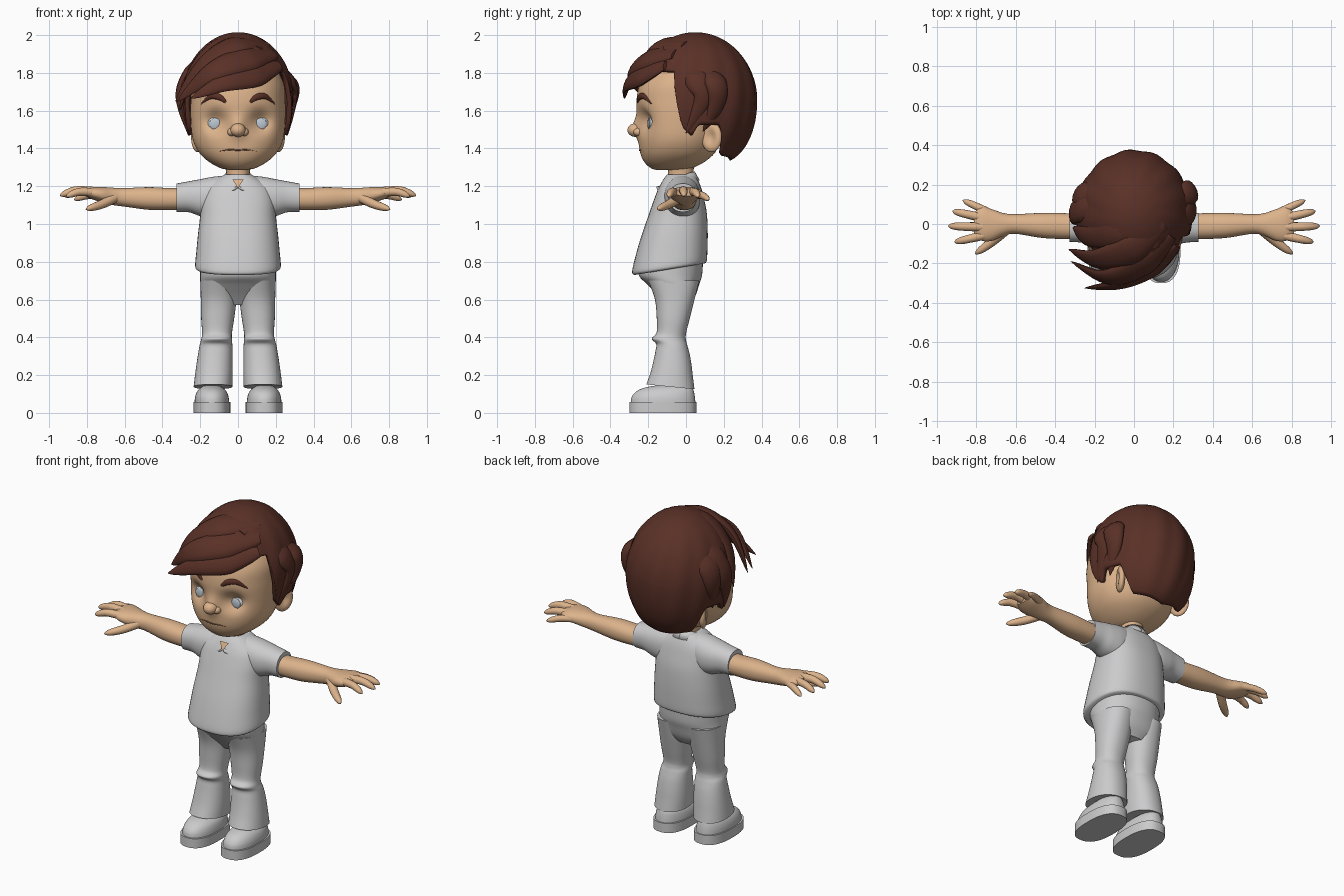
import bpy, bmesh
from math import sin, cos, acos, pi, radians, exp, copysign
from mathutils import Vector, Matrix
from mathutils.bvhtree import BVHTree

if "Cube" in bpy.data.objects:
    bpy.data.objects.remove(bpy.data.objects["Cube"])


def material(name, *rgb):
    m = bpy.data.materials.new(name)
    m.use_nodes = True
    m.diffuse_color = (*rgb, 1)
    m.node_tree.nodes["Principled BSDF"].inputs["Base Color"].default_value = (*rgb, 1)
    return m


skin = material("skin", .72, .45, .26)
brown = material("brown_hair", .10, .03, .02)
cloth = material("grey_cloth", .6, .6, .61)
white = material("eye_white", .62, .65, .68)
grey_blue = material("iris_grey_blue", .5, .57, .64)
dark = material("mouth_line", .2, .09, .05)


def finish(name, bm, mat, mirror=False, sharp=50):
    """Turn a bmesh into a smooth-shaded object, optionally mirrored across x."""
    bmesh.ops.recalc_face_normals(bm, faces=bm.faces)
    mesh = bpy.data.meshes.new(name)
    bm.to_mesh(mesh)
    mesh.shade_smooth()
    mesh.set_sharp_from_angle(angle=radians(sharp))
    mesh.materials.append(mat)
    obj = bpy.data.objects.new(name, mesh)
    bpy.context.scene.collection.objects.link(obj)
    if mirror:
        obj.modifiers.new("mirror", 'MIRROR').use_mirror_merge = False
    return obj


def spline(points, n):
    """Resample a list of tuples with a smooth Catmull-Rom curve."""
    out, last = [], len(points) - 1
    for i in range(n):
        f = i / (n - 1) * last
        k = min(int(f), last - 1)
        t = f - k
        near = [points[max(0, min(last, k + d))] for d in (-1, 0, 1, 2)]
        out.append(tuple(b + t / 2 * (c - a + t * (2*a - 5*b + 4*c - d + t * (3*(b - c) + d - a)))
                         for a, b, c, d in zip(*near)))
    return out


def loft(rings, close_end=True, closed=True):
    """Skin a list of point rings into a bmesh."""
    bm = bmesh.new()
    loops = [[bm.verts.new(p) for p in ring] for ring in rings]
    n = len(loops[0])
    for low, high in zip(loops, loops[1:]):
        for i in range(n if closed else n - 1):
            j = (i + 1) % n
            bm.faces.new((low[i], low[j], high[j], high[i]))
    if closed:
        bm.faces.new(loops[0])
    if closed and close_end:
        bm.faces.new(loops[-1])
    return bm


def column(rows, axis='z', power=2.2, n=40, sides=48, tilt=0):
    """Rows are (height, low u, high u, low v, high v); tilt slopes the first ring."""
    rings = []
    for k, (h, a, b, c, d) in enumerate(spline(rows, n)):
        ring = []
        for i in range(sides):
            cs, sn = cos(2 * pi * i / sides), sin(2 * pi * i / sides)
            u = (a + b) / 2 + (b - a) / 2 * copysign(abs(cs) ** (2 / power), cs)
            v = (c + d) / 2 + (d - c) / 2 * copysign(abs(sn) ** (2 / power), sn)
            slope = tilt * v * (1 - k / (n - 1))
            ring.append((u, v, h + slope) if axis == 'z' else (h, u, v))
        rings.append(ring)
    return loft(rings)


def symmetric(rows):
    return [(h, -w, w, front, back) for h, w, front, back in rows]


def blade(u):
    return min(1, .4 + 2 * u) * max(.03, 1 - u ** 3)


def rounded(u):
    return max(.1, (1 - u ** 8)) * (1 - .25 * u)


def spindle(u):
    return max(.12, sin(pi * (.1 + .88 * u)))


def strand(name, points, width, thick, mat, profile=blade, mirror=False, n=24, sides=14):
    """Tapered oval tube along a path, lying flat against the head."""
    path = [Vector(p) for p in spline(points, n)]
    rings = []
    for i, p in enumerate(path):
        along = (path[min(i + 1, n - 1)] - path[max(i - 1, 0)]).normalized()
        out = p - Vector((0, .03, 1.65))
        out = (out - along * out.dot(along)).normalized()
        side, s = along.cross(out), profile(i / (n - 1))
        rings.append([p + side * (width * s * cos(2 * pi * j / sides))
                      + out * (thick * s * sin(2 * pi * j / sides)) for j in range(sides)])
    return finish(name, loft(rings), mat, mirror)


def ball(name, centre, radii, mat, mirror=False, turn=0, dent=0):
    bm = bmesh.new()
    bmesh.ops.create_uvsphere(bm, u_segments=32, v_segments=20, radius=1)
    for v in bm.verts:
        if v.co.x > 0:
            v.co.x -= dent * exp(-4 * (v.co.y ** 2 + v.co.z ** 2))
    move = Matrix.Translation(centre) @ Matrix.Rotation(turn, 4, 'Z') @ Matrix.Diagonal((*radii, 1))
    bmesh.ops.transform(bm, matrix=move, verts=bm.verts)
    return finish(name, bm, mat, mirror)


# Head with eye sockets and a nose bridge pressed into the face
head = column(symmetric([
    (1.285, .03, -.15, -.03), (1.295, .09, -.185, .03), (1.33, .155, -.222, .1),
    (1.38, .207, -.243, .155), (1.45, .24, -.25, .185), (1.55, .25, -.255, .21),
    (1.65, .25, -.262, .24), (1.75, .24, -.24, .25), (1.85, .18, -.16, .2),
    (1.92, .08, -.07, .12)]), n=64, sides=96)
for v in head.verts:
    x, y, z = v.co
    if y < 0:
        socket = exp(-((abs(x) - .12) / .055) ** 2 - ((z - 1.545) / .055) ** 2)
        nose = exp(-(x / .035) ** 2 - ((z - 1.51) / .055) ** 2)
        v.co.y += .05 * socket - .03 * nose
face_tree = BVHTree.FromBMesh(head)
finish("head", head, skin)


def on_face(x, z):
    return face_tree.ray_cast(Vector((x, -1, z)), Vector((0, 1, 0)))[0]


# Facial features
ball("nose_tip", (0, -.267, 1.497), (.04, .043, .036), skin)
ball("nostrils", (.034, -.25, 1.487), (.022, .028, .022), skin, mirror=True)
ball("eyes", (.12, -.15, 1.53), (.052, .05, .05), white, mirror=True)
ball("irises", (.121, -.195, 1.53), (.031, .009, .031), grey_blue, mirror=True)
ball("ears", (.213, .135, 1.46), (.026, .06, .08), skin, mirror=True, turn=-.5, dent=.9)
strand("eyebrows", [on_face(x, z) for x, z in ((.065, 1.645), (.1, 1.672), (.145, 1.675), (.195, 1.635))],
       .017, .012, brown, spindle, mirror=True)
strand("mouth", [on_face(x, z) for x, z in ((-.1, 1.385), (-.05, 1.393), (0, 1.391), (.05, 1.393), (.1, 1.385))],
       .004, .004, dark, spindle)

# Hair cap whose lower edge follows a hairline given by angle from the front
hairline = [(0, 1.82), (68, 1.8), (76, 1.52), (86, 1.47), (94, 1.53), (116, 1.53), (126, 1.38), (181, 1.355)]


def hair_edge(angle):
    for (a, low), (b, high) in zip(hairline, hairline[1:]):
        if angle <= b:
            return low + (high - low) * (angle - a) / (b - a)


rings = []
for j in range(1, 31):
    ring = []
    for i in range(144):
        a = 2 * pi * i / 144
        t = acos((hair_edge(min(i, 144 - i) * 2.5) - 1.66) / .33) * j / 30
        s = sin(t) if t < pi / 2 else sin(t) ** .6
        s *= 1 + .012 * sin(13 * a + 2 * t) * sin(t)
        ring.append((.27 * s * sin(a), .05 - .3 * s * cos(a), 1.66 + .33 * cos(t)))
    rings.append(ring)
cap = finish("hair_cap", loft(rings, close_end=False), brown)
shell = cap.modifiers.new("thickness", 'SOLIDIFY')
shell.thickness, shell.offset = .025, -1

# Hair locks: swept fringe, side tufts and crown
for name, points, width, thick in (
    ("fringe_front", [(.22, -.11, 1.84), (.08, -.235, 1.785), (-.08, -.305, 1.745), (-.25, -.325, 1.665)], .07, .03),
    ("fringe_upper", [(.19, -.06, 1.9), (.04, -.2, 1.87), (-.14, -.27, 1.8), (-.32, -.19, 1.65)], .085, .035),
    ("fringe_middle", [(.15, 0, 1.95), (-.02, -.13, 1.94), (-.19, -.18, 1.83), (-.33, -.13, 1.65)], .085, .035),
    ("fringe_rear", [(.1, .06, 1.96), (-.09, -.04, 1.95), (-.24, -.06, 1.8), (-.31, -.02, 1.6)], .08, .035),
    ("tuft_right", [(-.15, .1, 1.92), (-.26, .08, 1.79), (-.305, .05, 1.66), (-.26, 0, 1.47)], .075, .035),
    ("tuft_right_back", [(-.17, .16, 1.87), (-.26, .15, 1.76), (-.28, .14, 1.65), (-.25, .1, 1.5)], .07, .035),
    ("tuft_left", [(.2, 0, 1.84), (.27, .06, 1.76), (.29, .09, 1.66), (.265, 0, 1.48)], .07, .032),
    ("tuft_left_back", [(.2, .09, 1.83), (.28, .16, 1.74), (.28, .16, 1.63), (.25, .09, 1.49)], .065, .035),
    ("crown_sweep", [(.1, -.12, 1.93), (.1, .02, 1.955), (.09, .15, 1.935), (.07, .28, 1.87)], .07, .028),
    ("crown_back", [(-.06, 0, 1.96), (-.04, .1, 1.965), (-.03, .2, 1.93), (-.02, .3, 1.84)], .08, .025),
):
    strand(name, points, width, thick, brown)

# Neck and open neckline
finish("neck", column(symmetric([(1.15, .075, -.1, .05), (1.22, .066, -.1, .045), (1.27, .062, -.095, .04),
                                 (1.34, .07, -.1, .045)]), n=12, sides=32), skin)
neckline = bmesh.new()
neckline.faces.new([neckline.verts.new(p) for p in ((-.03, -.132, 1.235), (.03, -.132, 1.235), (0, -.155, 1.19))])
finish("neckline_skin", neckline, skin)

# Shirt body, sleeves and folded collar
finish("shirt_body", column(symmetric([
    (.775, .215, -.275, .1), (.79, .227, -.285, .11), (.86, .221, -.268, .114), (.95, .212, -.24, .115),
    (1.05, .2, -.203, .11), (1.13, .195, -.173, .095), (1.19, .175, -.148, .08), (1.235, .12, -.122, .062),
    (1.262, .07, -.1, .045)]), power=2.4, tilt=.165), cloth)
finish("sleeves", column([
    (.05, -.1, .06, 1.06, 1.258), (.13, -.115, .075, 1.03, 1.25), (.2, -.108, .072, 1.042, 1.237),
    (.26, -.095, .062, 1.062, 1.226), (.326, -.09, .056, 1.064, 1.214)], axis='x', n=24), cloth, mirror=True)
top_edge, fold_edge = [], []
for i in range(33):
    a = pi * i / 32
    z = 1.277 - .072 * ((1 + cos(a)) / 2) ** 1.5
    drop = .008 + .042 * min(1, i / 5)
    top_edge.append((.075 * sin(a), -.028 - (.1 if i < 16 else .075) * cos(a), z))
    fold_edge.append((.105 * sin(a) + .01 * (i < 9), -.028 - (.128 if i < 16 else .1) * cos(a), z - drop * .9))
collar = finish("collar", loft([top_edge, fold_edge], closed=False), cloth, mirror=True)
collar.modifiers.new("thickness", 'SOLIDIFY').thickness = .012

# Arms running into the palms, then fingers
finish("arms", column([
    (.27, -.075, .05, 1.075, 1.19), (.36, -.076, .055, 1.073, 1.19), (.47, -.07, .056, 1.075, 1.195),
    (.6, -.05, .05, 1.092, 1.19), (.66, -.06, .055, 1.1, 1.192), (.72, -.085, .075, 1.115, 1.196),
    (.77, -.085, .085, 1.13, 1.196), (.81, -.055, .06, 1.148, 1.185)], axis='x'), skin, mirror=True)
for name, points, radius in (
    ("thumbs", [(.65, -.03, 1.14), (.72, -.09, 1.105), (.805, -.152, 1.078)], .027),
    ("index_fingers", [(.75, -.055, 1.165), (.84, -.076, 1.17), (.91, -.092, 1.145)], .024),
    ("middle_fingers", [(.76, -.015, 1.172), (.86, -.013, 1.177), (.943, -.01, 1.15)], .025),
    ("ring_fingers", [(.76, .03, 1.168), (.85, .05, 1.168), (.92, .065, 1.145)], .024),
    ("little_fingers", [(.73, .055, 1.155), (.8, .09, 1.15), (.868, .12, 1.128)], .022),
):
    strand(name, points, radius, radius, skin, rounded, mirror=True)

# Trousers: seat and flared legs with a knee crease
finish("trouser_seat", column(symmetric([
    (.57, .1, -.11, .02), (.62, .18, -.15, .05), (.68, .198, -.205, .07), (.73, .2, -.25, .085),
    (.8, .2, -.24, .09)]), n=24), cloth)
finish("trouser_legs", column([
    (.13, .03, .235, -.21, .045), (.19, .028, .228, -.19, .037), (.25, .028, .22, -.175, .03),
    (.31, .029, .211, -.163, .02), (.355, .03, .203, -.158, .008), (.385, .032, .195, -.181, 0),
    (.42, .032, .19, -.156, 0), (.5, .02, .195, -.155, .02), (.6, .008, .197, -.165, .045),
    (.7, .005, .199, -.2, .07)], tilt=-.1, n=56), cloth, mirror=True)

# Shoes: flat sole and domed upper
finish("shoe_soles", column([(z, .04, .236, -.3, .055) for z in (0, .03, .058)], power=2.5, n=3), cloth, mirror=True)
finish("shoe_uppers", column([
    (.055, .046, .23, -.293, .05), (.085, .05, .227, -.287, .047), (.112, .06, .217, -.265, .042),
    (.132, .08, .2, -.225, .035), (.145, .1, .18, -.16, .02)], n=20), cloth, mirror=True)
